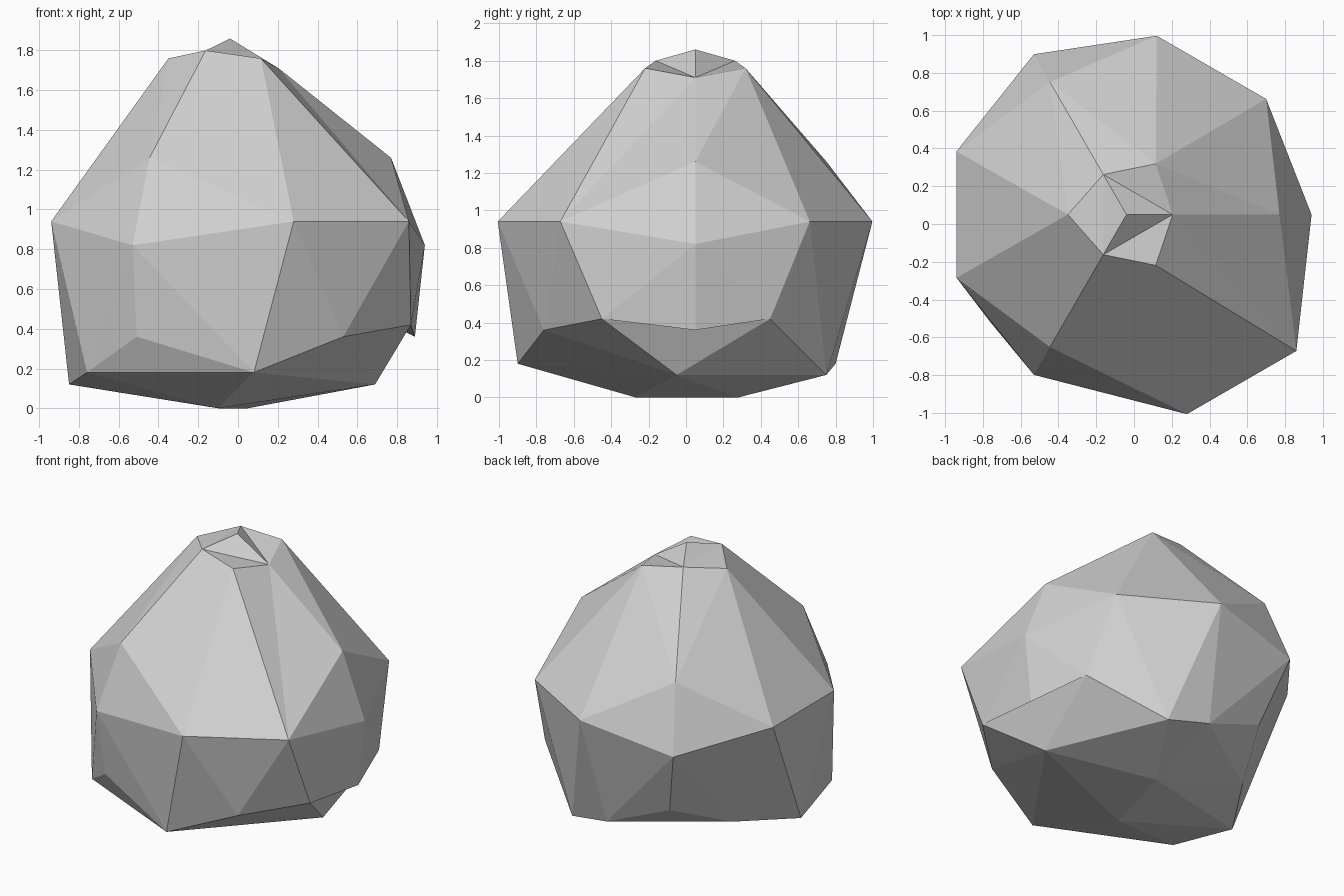
import bpy
import bmesh
from math import cos, sin, radians
from mathutils import Vector

cube = bpy.data.objects.get("Cube")
if cube:
    bpy.data.objects.remove(cube, do_unlink=True)

AXIS = Vector((-0.04, 0.05, 0))   # centre line of the tapered upper part
bm = bmesh.new()


def ring(radius, height, angles):
    """Add corner points around the axis and return them in order."""
    return [bm.verts.new(AXIS + Vector((radius * cos(radians(a)),
                                        radius * sin(radians(a)), height)))
            for a in angles]


def points(*coords):
    return [bm.verts.new(c) for c in coords]


def raise_corner(corners, target):
    """Split the triangle between three corners and pull its middle out."""
    shared = set.intersection(*(set(v.link_faces) for v in corners))
    middle = bmesh.ops.poke(bm, faces=list(shared))["verts"][0]
    middle.co = target


# Upper rock: rings with threefold symmetry
THIRDS = (0, 120, 240)
crown = ring(0.245, 1.80, THIRDS)
collar = ring(0.31, 1.76, (60, 180, 300))
shoulder = ring(0.81, 1.26, THIRDS)
waist = ring(0.96, 0.94, [side + t for side in (60, 180, 300) for t in (-20.4, 20.4)])
belly = ring(0.98, 0.82, THIRDS)

# One side of the waist bulges outward
for v in waist[-2:]:
    v.co += Vector((0.16, -0.11, 0))

# Lower rock: uneven pairs below each belly corner, then feet and base edge
pairs = [points((0.87, -0.45, 0.42), (0.77, 0.45, 0.42)),
         points((0.05, 0.80, 0.18), (-0.60, 0.35, 0.18)),
         points((-0.76, -0.52, 0.18), (0.08, -0.90, 0.18))]
feet = points((0.35, 0.75, 0.12), (-0.85, -0.05, 0.12),
              (0.53, -0.76, 0.36), (0.69, -0.05, 0.12))
base = points((-0.10, -0.27, 0), (0.05, 0.28, 0))

# Skin the corners with flat triangles
bmesh.ops.convex_hull(bm, input=bm.verts[:])

# Peak, with a notch beside it
raise_corner(crown, AXIS + Vector((0, 0, 1.86)))
crown[0].co.z = 1.71

# Overhanging lips under the belly
lips = ((0.89, 0.05, 0.36), (-0.40, 0.75, 0.36), (-0.51, -0.73, 0.36))
for top, pair, lip in zip(belly, pairs, lips):
    raise_corner([top, *pair], lip)

bmesh.ops.recalc_face_normals(bm, faces=bm.faces[:])
mesh = bpy.data.meshes.new("rock")
bm.to_mesh(mesh)
bm.free()

# Plain grey stone
stone = bpy.data.materials.new("grey stone")
stone.use_nodes = True
colour = (0.64, 0.64, 0.64, 1)
stone.diffuse_color = colour
stone.node_tree.nodes["Principled BSDF"].inputs["Base Color"].default_value = colour
mesh.materials.append(stone)

rock = bpy.data.objects.new("rock", mesh)
bpy.context.collection.objects.link(rock)
